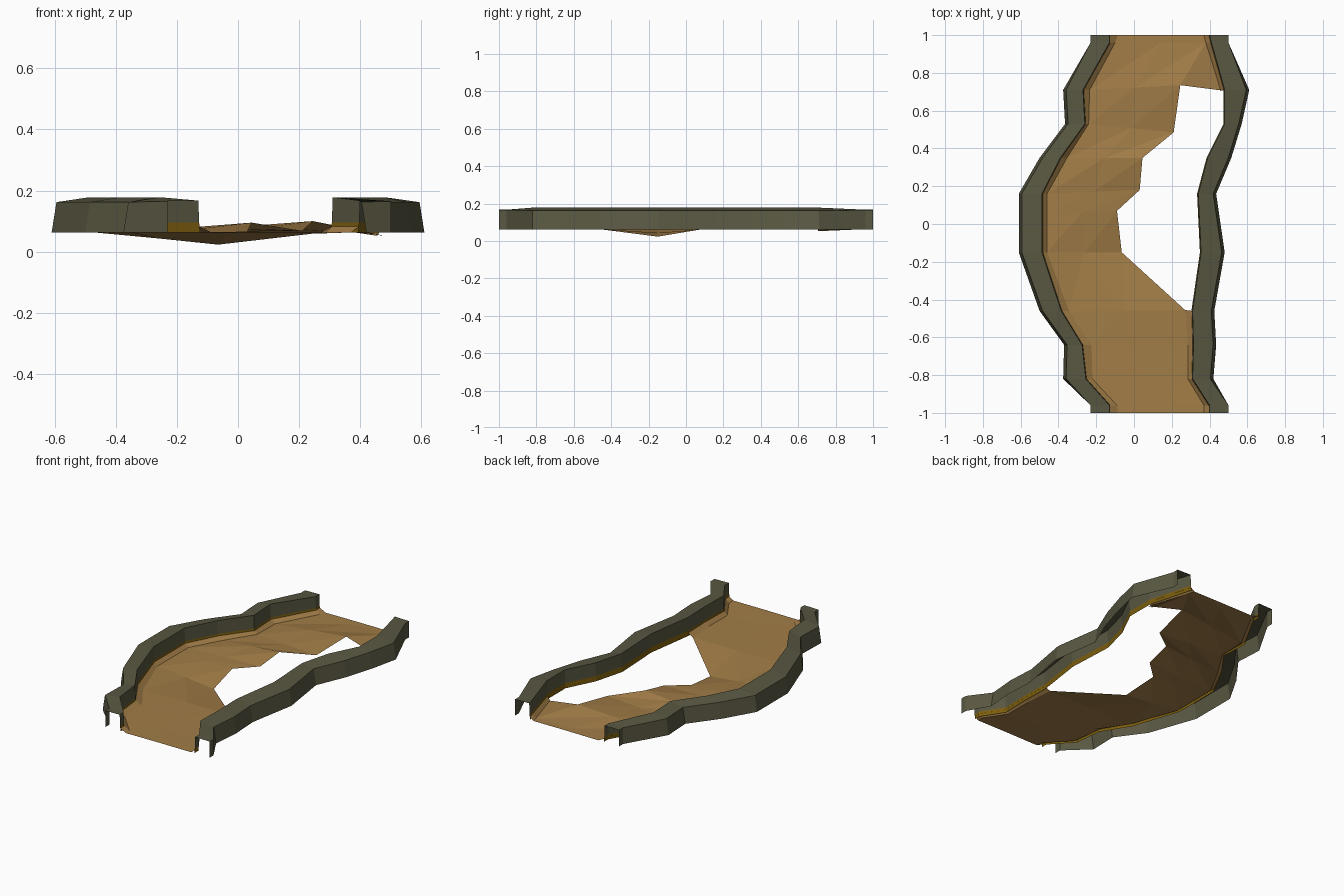
import bpy, bmesh

if "Cube" in bpy.data.objects:
    bpy.data.objects.remove(bpy.data.objects["Cube"])


def material(name, rgb):
    m = bpy.data.materials.new(name)
    m.diffuse_color = (*rgb, 1)
    m.use_nodes = True
    m.node_tree.nodes["Principled BSDF"].inputs["Base Color"].default_value = m.diffuse_color
    return m


STONE = material("dark stone", (0.100, 0.096, 0.054))
GOLD = material("gold trim", (0.200, 0.110, 0.004))
EARTH = material("earth", (0.360, 0.205, 0.063))


def make(name, verts, faces, mats, indices):
    me = bpy.data.meshes.new(name)
    me.from_pydata(verts, [], faces)
    for m in mats:
        me.materials.append(m)
    for p, i in zip(me.polygons, indices):
        p.material_index = i
    ob = bpy.data.objects.new(name, me)
    bpy.context.collection.objects.link(ob)
    return ob


# Shared stations along the path, with the plan outline of each wall
YS = [-1, -.96, -.82, -.64, -.46, -.15, .16, .35, .53, .71, .96, 1]
LEFT_OUT = [-.23, -.23, -.375, -.37, -.50, -.61, -.61, -.50, -.365, -.375, -.23, -.23]
LEFT_IN = [-.13, -.13, -.255, -.275, -.385, -.487, -.487, -.39, -.26, -.27, -.13, -.13]
RIGHT_OUT = [.50, .50, .42, .435, .425, .48, .435, .515, .57, .61, .50, .50]
RIGHT_IN = [.40, .40, .31, .315, .31, .355, .34, .39, .48, .48, .41, .40]


# Walls: open upside-down channel with a gold band low on the inner leg
def wall(name, outer, inner):
    verts, faces, idx = [], [], []
    for i, y in enumerate(YS):
        s = 1 if inner[i] > outer[i] else -1
        end = i in (0, 1, 10, 11)
        top = .167 if end else .178
        inset = 0 if end else .016
        y_out = y
        verts += [(outer[i], y_out, .062),
                  (outer[i] + s * inset, y_out, .165 if end else .162),
                  (inner[i], y, top),
                  (inner[i] + s * .003, y, .095),
                  (inner[i] + s * .006, y, .063)]
    for i in range(len(YS) - 1):
        for k in range(4):
            a = i * 5 + k
            faces.append((a, a + 1, a + 6, a + 5))
            idx.append(1 if k == 3 else 0)
    return make(name, verts, faces, [STONE, GOLD], idx)


wall("left_wall", LEFT_OUT, LEFT_IN)
wall("right_wall", RIGHT_OUT, RIGHT_IN)

# Floor: left edge to broken right edge, triangulated
left = [(-.085, -1), (-.09, -.96), (-.22, -.82), (-.225, -.64), (-.345, -.46), (-.46, -.15),
        (-.46, .05), (-.46, .16), (-.355, .35), (-.24, .53), (-.235, .71), (-.10, .96), (-.085, 1)]
right = [(.37, -1, .063), (.37, -.96, .063), (.285, -.82, .06), (.285, -.64, .06),
         (.27, -.455, .062), (-.065, -.15, .023), (-.09, .07, .06), (.03, .18, .065),
         (.045, .35, .095), (.21, .485, .068), (.245, .735, .10), (.38, .96, .063), (.37, 1, .063)]
verts, faces = [], []
for (lx, ly), (rx, ry, rz) in zip(left, right):
    verts += [(lx, ly, .062), ((lx + rx) / 2, (ly + ry) / 2, (.064 + rz) / 2), (rx, ry, rz)]
for i in range(len(left) - 1):
    for k in range(2):
        a = i * 3 + k
        faces += [(a, a + 1, a + 4), (a, a + 4, a + 3)]
verts.append((.48, .705, .052))
faces.append((10 * 3 + 2, len(verts) - 1, 11 * 3 + 2))
make("floor", verts, faces, [EARTH], [0] * len(faces))


# Banks: narrow steep strips joining the floor to the walls
def bank(name, low, high):
    n = len(low)
    v = [(x, y, z) for x, y, z in low] + [(x, y, .082) for x, y in high]
    f = [(i, i + 1, n + i + 1, n + i) for i in range(n - 1)]
    make(name, v, f, [EARTH], [0] * len(f))


low_left = [(x, y, .062) for j, (x, y) in enumerate(left) if j != 6]
bank("left_bank", low_left, [(x + .004, y) for x, y in zip(LEFT_IN, YS)])
bank("front_right_bank", right[:5], [(x - .004, y) for x, y in zip(RIGHT_IN[:5], YS[:5])])
bank("back_right_bank", [(.455, .705, .052)] + right[11:],
     [(x - .004, y) for x, y in zip(RIGHT_IN[9:], YS[9:])])
